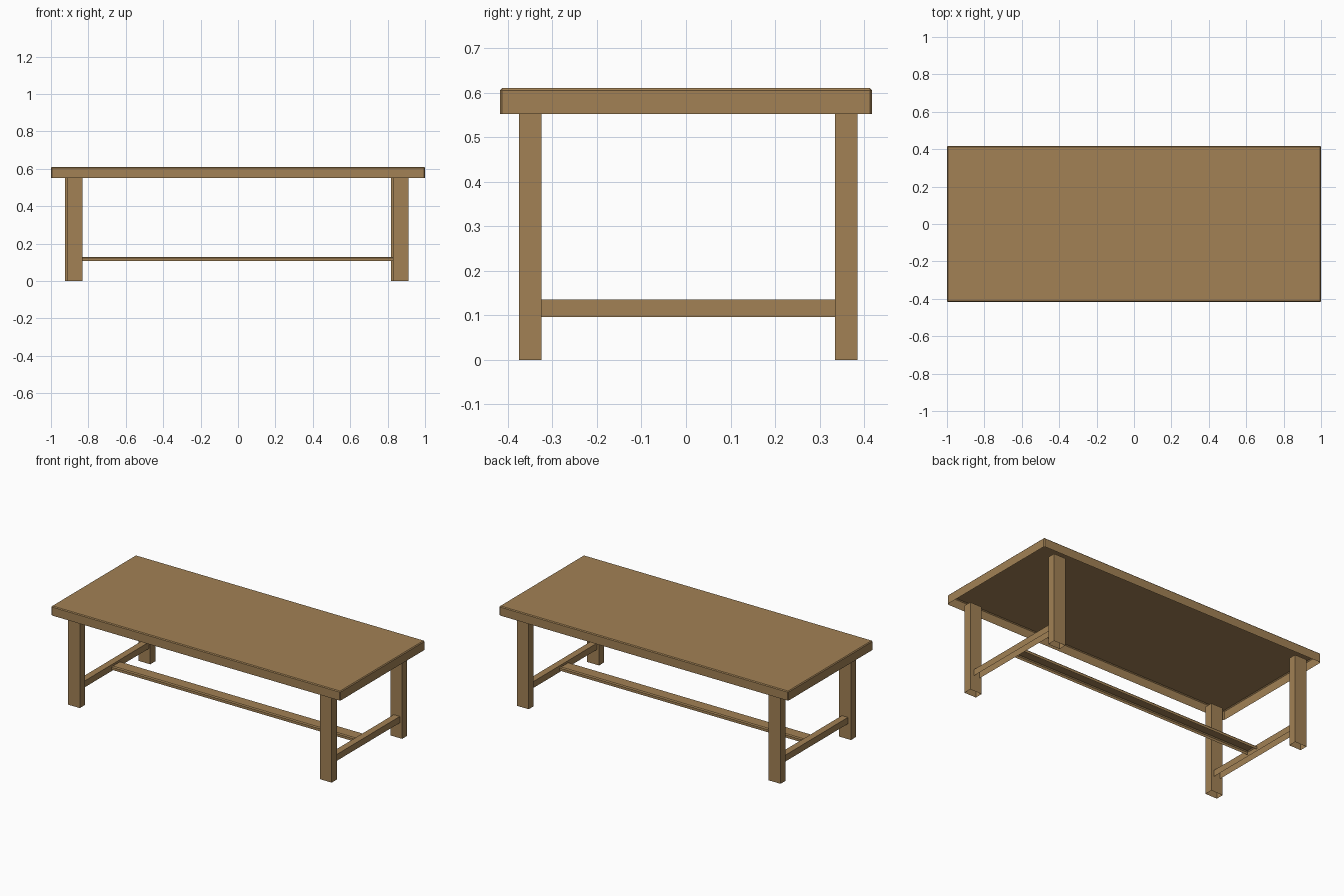
import bpy, bmesh

if "Cube" in bpy.data.objects:
    bpy.data.objects.remove(bpy.data.objects["Cube"])

wood = bpy.data.materials.new("wood")
wood.diffuse_color = (0.36, 0.22, 0.09, 1)
wood.use_nodes = True
wood.node_tree.nodes["Principled BSDF"].inputs["Base Color"].default_value = wood.diffuse_color


def open_box(name, x, y, z, bevel=0.0, sides=True):
    """Box from (min, max) ranges with no bottom face; optionally chamfered."""
    bm = bmesh.new()
    bmesh.ops.create_cube(bm, size=1)
    for v in bm.verts:
        v.co = [r[0] if c < 0 else r[1] for c, r in zip(v.co, (x, y, z))]
    bm.normal_update()
    if bevel:
        top = max(v.co.z for v in bm.verts) - 1e-5
        edges = [e for e in bm.edges
                 if all(v.co.z > top for v in e.verts)
                 or (sides and abs(e.verts[0].co.z - e.verts[1].co.z) > 1e-4)]
        bmesh.ops.bevel(bm, geom=edges, offset=bevel, segments=1,
                        profile=0.5, affect='EDGES')
        bm.normal_update()
    down = [f for f in bm.faces if f.normal.z < -0.9]
    bmesh.ops.delete(bm, geom=down, context='FACES')
    mesh = bpy.data.meshes.new(name)
    bm.to_mesh(mesh)
    bm.free()
    mesh.materials.append(wood)
    ob = bpy.data.objects.new(name, mesh)
    bpy.context.collection.objects.link(ob)
    return ob


# Table top: shell that is hollow underneath
open_box("table_top", (-1, 1), (-0.418, 0.418), (0.552, 0.61), bevel=0.005)

# Four legs, the back pair sits slightly to the left
for row, shift, y in (("front", 0.0, (-0.375, -0.325)),
                      ("back", -0.01, (0.335, 0.385))):
    for side, cx in (("left", -0.873), ("right", 0.87)):
        c = cx + shift
        open_box(f"{row}_{side}_leg", (c - 0.041, c + 0.041), y, (0, 0.557))

# Side stretchers between front and back legs
for side, cx in (("left", -0.872), ("right", 0.864)):
    open_box(f"{side}_stretcher", (cx - 0.021, cx + 0.021),
             (-0.325, 0.335), (0.096, 0.136))

# Long centre stretcher
open_box("centre_stretcher", (-0.851, 0.843), (-0.036, 0.046),
         (0.106, 0.128), bevel=0.006, sides=False)
